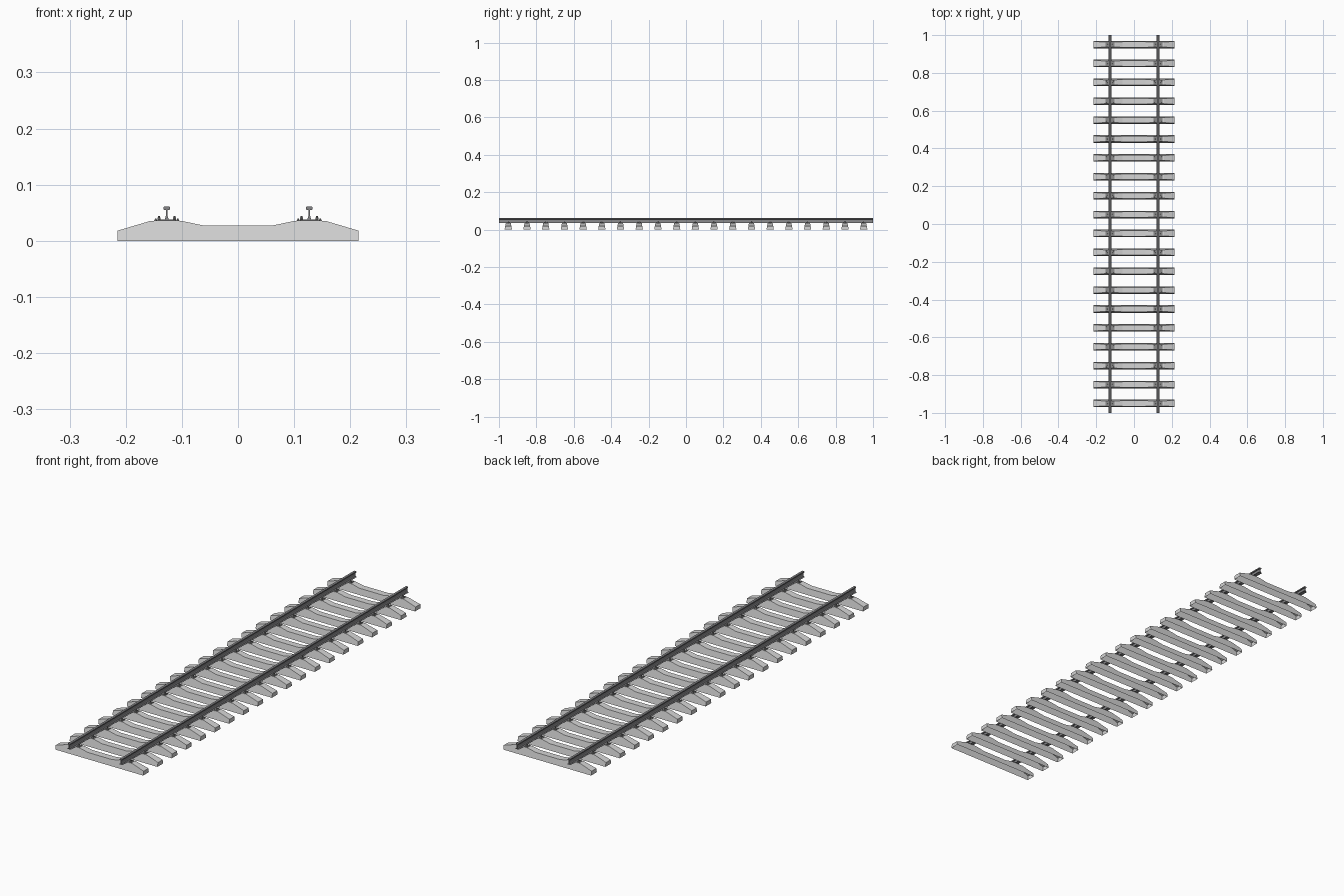
import bpy, bmesh
from mathutils import Matrix

if "Cube" in bpy.data.objects:
    bpy.data.objects.remove(bpy.data.objects["Cube"])

RAIL_X = 0.127
SLEEPER_Y = [-0.95 + 0.1 * i for i in range(20)]


def material(name, r, g, b):
    m = bpy.data.materials.new(name)
    m.diffuse_color = (r, g, b, 1)
    m.use_nodes = True
    m.node_tree.nodes["Principled BSDF"].inputs["Base Color"].default_value = m.diffuse_color
    return m


concrete = material("concrete_grey", 0.66, 0.66, 0.66)
steel = material("rail_steel", 0.235, 0.235, 0.245)
iron = material("fastener_iron", 0.25, 0.25, 0.25)


def mesh_from(bm, name, mat):
    bmesh.ops.recalc_face_normals(bm, faces=bm.faces)
    me = bpy.data.meshes.new(name)
    bm.to_mesh(me)
    bm.free()
    me.materials.append(mat)
    return me


def place(me, name, loc):
    ob = bpy.data.objects.new(name, me)
    ob.location = loc
    bpy.context.collection.objects.link(ob)


def loft(bm, rings):
    rows = [[bm.verts.new(p) for p in r] for r in rings]
    n = len(rows[0])
    for a, b in zip(rows, rows[1:]):
        for i in range(n):
            j = (i + 1) % n
            bm.faces.new((a[i], a[j], b[j], b[i]))
    bm.faces.new(rows[0][::-1])
    bm.faces.new(rows[-1])


def box(bm, centre, size):
    mat = Matrix.Translation(centre) @ Matrix.Diagonal((*size, 1))
    bmesh.ops.create_cube(bm, size=1, matrix=mat)


def rod(bm, x, y, z0, z1, r0, r1, sides):
    bmesh.ops.create_cone(bm, cap_ends=True, segments=sides, radius1=r0, radius2=r1,
                          depth=z1 - z0, matrix=Matrix.Translation((x, y, (z0 + z1) / 2)))


# Concrete sleeper: (x, top z), evenly tapered sides, hollow shell open underneath
half = [(0.06, 0.027), (0.098, 0.035), (0.158, 0.035), (0.215, 0.018)]
stations = [(-x, z) for x, z in reversed(half)] + half
bm = bmesh.new()
loft(bm, [[(x, -0.02, 0), (x, 0.02, 0), (x, 0.02 - 0.19 * z, z), (x, 0.19 * z - 0.02, z)]
          for x, z in stations])
bmesh.ops.recalc_face_normals(bm, faces=bm.faces)
under = [f for f in bm.faces if all(v.co.z < 0.001 for v in f.verts)]
bmesh.ops.delete(bm, geom=under, context='FACES')
sleeper = mesh_from(bm, "sleeper", concrete)

# Rail fastening: base plate, main bolts with nuts, outer screws
bm = bmesh.new()
box(bm, (0, 0, 0.0356), (0.046, 0.024, 0.002))
for s in (-1, 1):
    box(bm, (s * 0.0115, 0, 0.0372), (0.010, 0.012, 0.0014))
    rod(bm, s * 0.0138, 0, 0.0375, 0.0415, 0.0028, 0.0026, 6)
    rod(bm, s * 0.0138, 0, 0.0415, 0.0440, 0.0018, 0.0014, 8)
    for y in (-0.007, 0.007):
        rod(bm, s * 0.0195, y, 0.0365, 0.0382, 0.0024, 0.0024, 6)
        rod(bm, s * 0.0195, y, 0.0382, 0.0402, 0.0016, 0.0010, 8)
fastening = mesh_from(bm, "rail_fastening", iron)

# Rail: mirrored I-section run along y
side = [(0.0085, 0.0363), (0.0085, 0.0370), (0.0034, 0.0385), (0.0018, 0.0430),
        (0.0014, 0.0545), (0.0054, 0.0555), (0.0055, 0.0605), (0.0050, 0.0610)]
profile = side + [(-x, z) for x, z in reversed(side)]
bm = bmesh.new()
loft(bm, [[(x, y, z) for x, z in profile] for y in (-1, 1)])
rail = mesh_from(bm, "rail", steel)

for y in SLEEPER_Y:
    place(sleeper, "sleeper", (0, y, 0))
for s, label in ((-1, "left"), (1, "right")):
    place(rail, label + "_rail", (s * RAIL_X, 0, 0))
    for y in SLEEPER_Y:
        place(fastening, label + "_rail_fastening", (s * RAIL_X, y, 0))
